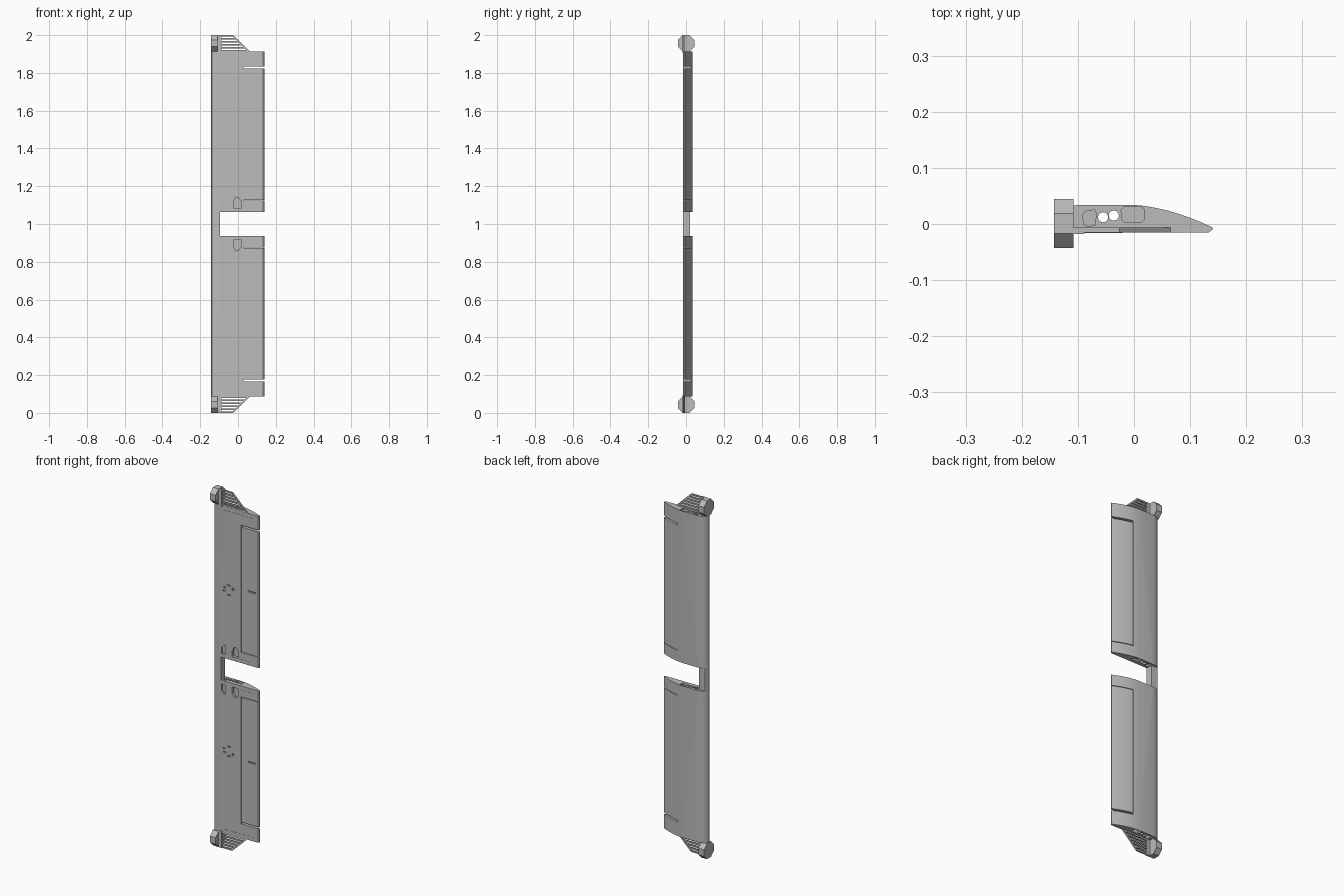
import bpy, bmesh, math
from mathutils import Matrix

if "Cube" in bpy.data.objects:
    bpy.data.objects.remove(bpy.data.objects["Cube"])

grey = bpy.data.materials.new("light grey plastic")
GREY = (0.5, 0.5, 0.5, 1)
grey.use_nodes = True
grey.diffuse_color = GREY
grey.node_tree.nodes["Principled BSDF"].inputs["Base Color"].default_value = GREY


def prism(bm, pts, axis, lo, hi):
    """Extrude a 2D outline along one axis; the outline uses the other two in order."""
    def place(p, t):
        v = list(p)
        v.insert(axis, t)
        return bm.verts.new(v)
    face = bm.faces.new([place(p, lo) for p in pts])
    new = bmesh.ops.extrude_face_region(bm, geom=[face])["geom"]
    shift = [0, 0, 0]
    shift[axis] = hi - lo
    bmesh.ops.translate(bm, verts=[e for e in new if isinstance(e, bmesh.types.BMVert)], vec=shift)


def rect(a0, a1, b0, b1):
    return [(a0, b0), (a1, b0), (a1, b1), (a0, b1)]


def ring(a, b, r, n, turn=0.0):
    return [(a + r * math.cos(turn + math.tau * i / n),
             b + r * math.sin(turn + math.tau * i / n)) for i in range(n)]


def mirror_z(bm):
    """Repeat everything in the upper half below the middle, z = 1."""
    copy = bmesh.ops.duplicate(bm, geom=bm.verts[:] + bm.edges[:] + bm.faces[:])["geom"]
    verts = [e for e in copy if isinstance(e, bmesh.types.BMVert)]
    bmesh.ops.transform(bm, verts=verts, matrix=Matrix.Translation((0, 0, 2)) @ Matrix.Diagonal((1, 1, -1, 1)))


def finish(bm, name, smooth=False):
    bmesh.ops.recalc_face_normals(bm, faces=bm.faces[:])
    mesh = bpy.data.meshes.new(name)
    bm.to_mesh(mesh)
    bm.free()
    mesh.materials.append(grey)
    ob = bpy.data.objects.new(name, mesh)
    bpy.context.collection.objects.link(ob)
    if smooth:
        shade(ob)
    return ob


def activate(ob):
    bpy.ops.object.select_all(action='DESELECT')
    ob.select_set(True)
    bpy.context.view_layer.objects.active = ob


def shade(ob):
    activate(ob)
    bpy.ops.object.shade_smooth_by_angle(angle=math.radians(30))


def cut(ob, bm, name):
    cutter = finish(bm, name)
    cutter.hide_render = True
    mod = ob.modifiers.new(name, 'BOOLEAN')
    mod.operation, mod.solver, mod.object = 'DIFFERENCE', 'EXACT', cutter
    mod.use_self = True
    activate(ob)
    bpy.ops.object.modifier_apply(modifier=name)
    bpy.data.objects.remove(cutter)


# Wing: one aerofoil section running the whole span
back = [(-0.143, 0.003), (-0.139, 0.014), (-0.13, 0.024), (-0.117, 0.031), (-0.1, 0.034),
        (0.0, 0.034), (0.02, 0.032), (0.04, 0.0285), (0.06, 0.024), (0.08, 0.018),
        (0.1, 0.011), (0.12, 0.003), (0.14, -0.006)]
front = [(0.14, -0.01), (0.133, -0.015), (-0.125, -0.016), (-0.137, -0.012), (-0.142, -0.005)]
bm = bmesh.new()
prism(bm, back + front, 2, 0.088, 1.912)
wing = finish(bm, "wing")

# Central gap, leaving a bridge along the leading edge
bm = bmesh.new()
prism(bm, rect(-0.095, 0.2, -0.1, 0.1), 2, 0.936, 1.064)
cut(wing, bm, "gap_cutter")
bm = bmesh.new()
prism(bm, rect(-0.2, 0, 0.021, 0.1), 2, 0.936, 1.064)
cut(wing, bm, "bridge_cutter")

# Spar tunnels through the span
bm = bmesh.new()
for x, y in ((-0.055, 0.012), (-0.036, 0.015)):
    prism(bm, ring(x, y, 0.009, 24), 2, 0, 2)
cut(wing, bm, "tunnel_cutter")

# Pockets in the end faces, plus recesses in the flat front
bm = bmesh.new()
for lo, hi in ((1.88, 1.95), (1.05, 1.075)):
    prism(bm, [(-0.09, 0), (-0.082, -0.005), (-0.07, -0.002), (-0.067, 0.018),
               (-0.07, 0.025), (-0.086, 0.023), (-0.091, 0.017)], 2, lo, hi)
    prism(bm, [(-0.022, 0.008), (-0.018, 0.004), (0.014, 0.004), (0.018, 0.008),
               (0.018, 0.026), (0.014, 0.03), (-0.019, 0.03), (-0.023, 0.026)], 2, lo, hi)
prism(bm, [(-0.09, 1.085), (-0.07, 1.085), (-0.07, 1.14), (-0.09, 1.12)], 1, -0.03, -0.009)
prism(bm, [(-0.025, 1.085), (0.015, 1.085), (0.015, 1.12), (0.002, 1.14),
           (-0.012, 1.14), (-0.025, 1.12)], 1, -0.03, 0)
for box in ((-0.08, -0.064, 1.457, 1.464), (-0.082, -0.07, 1.436, 1.444),
            (-0.058, -0.036, 1.474, 1.48), (-0.025, -0.015, 1.455, 1.468),
            (-0.055, -0.036, 1.42, 1.427), (0.072, 0.12, 1.473, 1.48)):
    prism(bm, rect(*box), 1, -0.03, -0.008)
mirror_z(bm)
cut(wing, bm, "pocket_cutter")

# Control surface: end slots and shallow hinge grooves
bm = bmesh.new()
prism(bm, rect(0.03, 0.2, 1.824, 1.834), 1, -0.1, 0.1)
prism(bm, rect(0.03, 0.2, 1.124, 1.127), 1, -0.1, 0.1)
mirror_z(bm)
cut(wing, bm, "slot_cutter")
bm = bmesh.new()
prism(bm, rect(0.03, 0.032, -0.03, -0.0135), 2, 1.127, 1.824)
prism(bm, rect(0.03, 0.032, 0.0285, 0.05), 2, 1.127, 1.824)
for z in (1.085, 1.89):
    prism(bm, rect(-0.08 if z > 1.5 else 0.03, 0.11, -0.03, -0.0145), 2, z, z + 0.002)
mirror_z(bm)
cut(wing, bm, "groove_cutter")
shade(wing)

# Tip pods: chamfered discs facing along x, with a hollow inner side
bm = bmesh.new()
prism(bm, ring(0.001, 1.9565, 0.047, 8, math.pi / 8), 0, -0.143, -0.108)
mirror_z(bm)
pods = finish(bm, "tip_pods")
bm = bmesh.new()
for y, z in ((-0.018, 1.975), (-0.018, 1.938)):
    prism(bm, ring(y, z, 0.007, 12), 0, -0.115, -0.09)
mirror_z(bm)
cut(pods, bm, "pod_hole_cutter")

# Tip grilles: tapering slats between a root post and a sloped rail
bm = bmesh.new()
slope = lambda z: 0.06 - (z - 1.912) * 1.03
for i in range(6):
    z = 1.912 + i * 0.016
    prism(bm, [(-0.1, z), (slope(z), z), (slope(z + 0.008), z + 0.008), (-0.1, z + 0.008)], 1, -0.015, -0.006)
prism(bm, rect(-0.11, -0.088, 1.905, 2.0), 1, -0.018, -0.006)
prism(bm, [(0.055, 1.912), (0.065, 1.912), (-0.026, 2.0), (-0.036, 2.0)], 1, -0.0148, -0.0062)
mirror_z(bm)
finish(bm, "tip_grilles")
